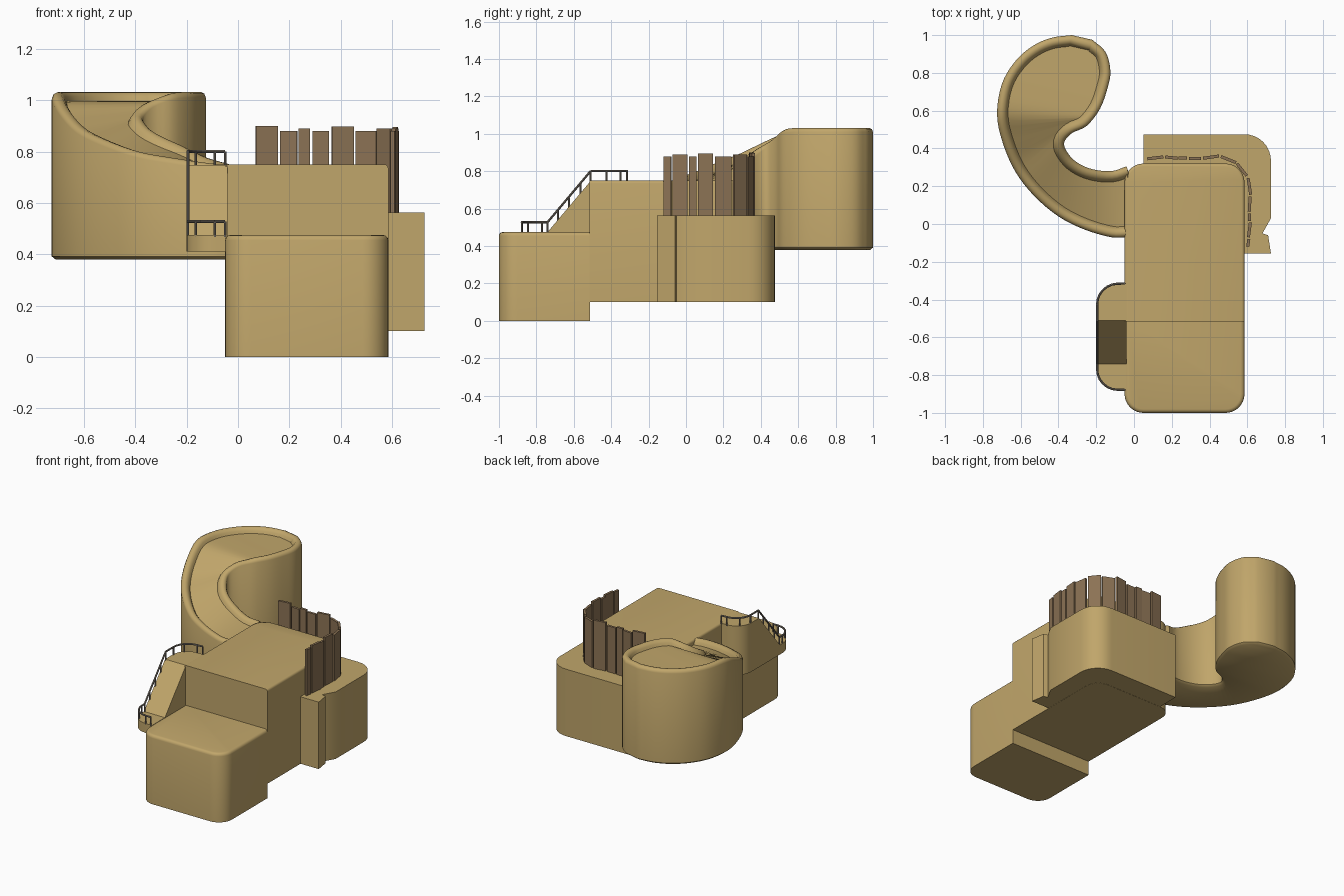
import bpy, bmesh, math
from mathutils import Vector

if "Cube" in bpy.data.objects:
    bpy.data.objects.remove(bpy.data.objects["Cube"])


def material(name, rgb):
    m = bpy.data.materials.new(name)
    m.diffuse_color = (*rgb, 1)
    m.use_nodes = True
    m.node_tree.nodes["Principled BSDF"].inputs["Base Color"].default_value = m.diffuse_color
    return m


SAND = material("sand", (0.53, 0.38, 0.145))
WOOD = material("brown wood", (0.26, 0.17, 0.09))
METAL = material("grey metal", (0.22, 0.19, 0.155))


def finish(name, bm, mat, angle=35):
    bmesh.ops.recalc_face_normals(bm, faces=bm.faces)
    me = bpy.data.meshes.new(name)
    bm.to_mesh(me)
    bm.free()
    ob = bpy.data.objects.new(name, me)
    bpy.context.collection.objects.link(ob)
    me.materials.append(mat)
    bpy.ops.object.select_all(action='DESELECT')
    ob.select_set(True)
    bpy.context.view_layer.objects.active = ob
    bpy.ops.object.shade_smooth_by_angle(angle=math.radians(angle))
    return ob


def rounded(pts, seg=8):
    """Outline from (x, y, corner radius) points; radius is a tangent length."""
    out, n = [], len(pts)
    for i, (x, y, r) in enumerate(pts):
        p = Vector((x, y))
        if r == 0:
            out.append(p)
            continue
        a = p + (Vector(pts[i - 1][:2]) - p).normalized() * r
        b = p + (Vector(pts[(i + 1) % n][:2]) - p).normalized() * r
        c = a + b - p
        for k in range(seg + 1):
            t = k / seg * math.pi / 2
            out.append(c + (a - c) * math.cos(t) + (b - c) * math.sin(t))
    return out


def prism(outline, z0, z1):
    bm = bmesh.new()
    face = bm.faces.new([bm.verts.new((p.x, p.y, z0)) for p in outline])
    ext = bmesh.ops.extrude_face_region(bm, geom=[face])
    for v in ext["geom"]:
        if isinstance(v, bmesh.types.BMVert):
            v.co.z = z1
    if not any(f.normal.z < -0.9 for f in bm.faces) and face.is_valid is False:
        bm.faces.new([v for v in bm.verts if v.co.z == z0])
    return bm


def soften_top(bm, z, sharp_y, width):
    edges = [e for e in bm.edges if all(abs(v.co.z - z) < 1e-5 for v in e.verts)
             and not all(abs(v.co.y - sharp_y) < 1e-4 for v in e.verts)]
    bmesh.ops.bevel(bm, geom=edges, offset=width, segments=3, profile=0.5, affect='EDGES')


# Main block and lower front block
bm = prism(rounded([(-.05, -.515, 0), (.585, -.515, 0), (.585, .32, .1), (-.05, .32, .1)]), .1, .75)
soften_top(bm, .75, -.515, .015)
finish("main_block", bm, SAND)
bm = prism(rounded([(-.05, -1, .1), (.585, -1, .1), (.585, -.513, 0), (-.05, -.513, 0)]), 0, .475)
soften_top(bm, .475, -.513, .02)
finish("lower_front_block", bm, SAND)

# Ledge wrapping the back right corner
ledge = rounded([(.05, .2, 0), (.05, .475, 0), (.725, .475, .14), (.725, .03, 0), (.68, -.05, 0),
                 (.71, -.06, 0), (.725, -.155, 0), (.5, -.155, 0), (.5, .2, 0)])
finish("corner_ledge", prism(ledge, .101, .563), SAND)

# Plank fence standing on the ledge: both plan ends and top height
planks = [(.07, .345, .155, .355, .9), (.165, .355, .23, .348, .88), (.235, .35, .28, .35, .89),
          (.29, .348, .355, .348, .88), (.365, .348, .45, .36, .897), (.46, .357, .54, .325, .88),
          (.545, .32, .597, .255, .89), (.604, .243, .618, .155, .88), (.615, .145, .61, .065, .895),
          (.612, .055, .612, .015, .88), (.616, .008, .606, -.07, .89), (.608, -.08, .602, -.12, .88)]
bm = bmesh.new()
for x0, y0, x1, y1, top in planks:
    a, b = Vector((x0, y0)), Vector((x1, y1))
    d = (b - a).normalized() * .008
    n = Vector((-d.y, d.x))
    part = prism([a + n, b + n, b - n, a - n], .555, top)
    me = bpy.data.meshes.new("tmp")
    part.to_mesh(me)
    part.free()
    bm.from_mesh(me)
    bpy.data.meshes.remove(me)
finish("plank_fence", bm, WOOD)


# Curved slide: pairs of outer and inner rim points (x, y, z)
outer = [(-.04, -.07, .748), (-.12, -.07, .755), (-.26, -.03, .775), (-.40, .04, .80), (-.53, .15, .845),
         (-.63, .28, .895), (-.695, .43, .965), (-.725, .58, 1.025), (-.70, .74, 1.032), (-.63, .86, 1.032),
         (-.54, .94, 1.032), (-.44, .985, 1.032), (-.33, 1.0, 1.032)]
inner = [(-.04, .305, .75), (-.12, .28, .775), (-.22, .29, .825), (-.30, .325, .865), (-.35, .375, .905),
         (-.37, .43, .95), (-.33, .48, .995), (-.25, .52, 1.025), (-.18, .61, 1.032), (-.14, .72, 1.032),
         (-.125, .81, 1.032), (-.15, .91, 1.032), (-.22, .975, 1.032)]


def spline(pts, seg=4):
    p = [Vector(q) for q in pts]
    p = [2 * p[0] - p[1]] + p + [2 * p[-1] - p[-2]]
    out = []
    for i in range(1, len(p) - 2):
        for k in range(seg):
            t = k / seg
            a, b, c, d = p[i - 1:i + 3]
            out.append(.5 * (2 * b + (c - a) * t + (2 * a - 5 * b + 4 * c - d) * t * t
                             + (3 * b - a - 3 * c + d) * t ** 3))
    return out + [p[-2]]


L, R = spline(outer), spline(inner)
n = len(L)
path = L + R[::-1]
normals = []
for i, p in enumerate(path):
    d = path[min(i + 1, 2 * n - 1)] - path[max(i - 1, 0)]
    normals.append(Vector((d.y, -d.x, 0)).normalized())
bm = bmesh.new()
rings = []
# profile: inset, height (None keeps the flat base height)
for inset, dz, base in [(.015, 0, .38), (0, 0, .392), (0, -.022, None), (.006, -.007, None), (.02, 0, None),
                        (.038, -.003, None), (.05, -.018, None), (.058, -.035, None)]:
    ring = []
    for p, nm in zip(path, normals):
        q = p + nm * inset
        q.z = base if base else p.z + dz
        ring.append(bm.verts.new(q))
    rings.append(ring)
for a, b in zip(rings, rings[1:]):
    for i in range(2 * n):
        j = (i + 1) % (2 * n)
        bm.faces.new((a[i], a[j], b[j], b[i]))
for ring in (rings[0], rings[-1]):        # base and trough floor
    for i in range(n - 1):
        bm.faces.new((ring[i], ring[i + 1], ring[2 * n - 2 - i], ring[2 * n - 1 - i]))
finish("curved_slide", bm, SAND, 45)


# Side ramp with upper and lower landings
def ramp_z(y):
    return .475 + .273 * min(1, max(0, (y + .74) / .23))


bm = prism(rounded([(-.04, -.88, 0), (-.04, -.315, 0), (-.2, -.315, .11), (-.2, -.88, .11)]), .41, .748)
for y in (-.74, -.51):
    bmesh.ops.bisect_plane(bm, geom=bm.verts[:] + bm.edges[:] + bm.faces[:],
                           plane_co=(0, y, 0), plane_no=(0, 1, 0))
for v in bm.verts:
    if v.co.z > .5:
        v.co.z = ramp_z(v.co.y)
finish("side_ramp", bm, SAND)


# Railing around the ramp
def rod(bm, a, b, r):
    d = b - a
    mat = d.to_track_quat('Z', 'Y').to_matrix().to_4x4()
    mat.translation = (a + b) / 2
    bmesh.ops.create_cone(bm, cap_ends=True, segments=8, radius1=r, radius2=r, depth=d.length, matrix=mat)


bm = bmesh.new()
corners = rounded([(-.05, -.315, 0), (-.195, -.32, .105), (-.195, -.51, 0), (-.195, -.74, 0),
                   (-.195, -.875, .105), (-.05, -.878, 0)], 6)
rail = [Vector((p.x, p.y, ramp_z(p.y) + .053)) for p in corners]
for a, b in zip(rail, rail[1:]):
    rod(bm, a, b, .006)
arc = [i for i, p in enumerate(rail) if i in (0, 1, 4, 7)]
arc += [len(rail) - 1 - i for i in arc]
posts = [rail[i] for i in arc]
for y in (-.51, -.565, -.625, -.685, -.74):
    posts.append(Vector((-.195, y, ramp_z(y) + .053)))
for p in posts:
    rod(bm, Vector((p.x, p.y, p.z - .06)), p, .005)
finish("ramp_railing", bm, METAL)
